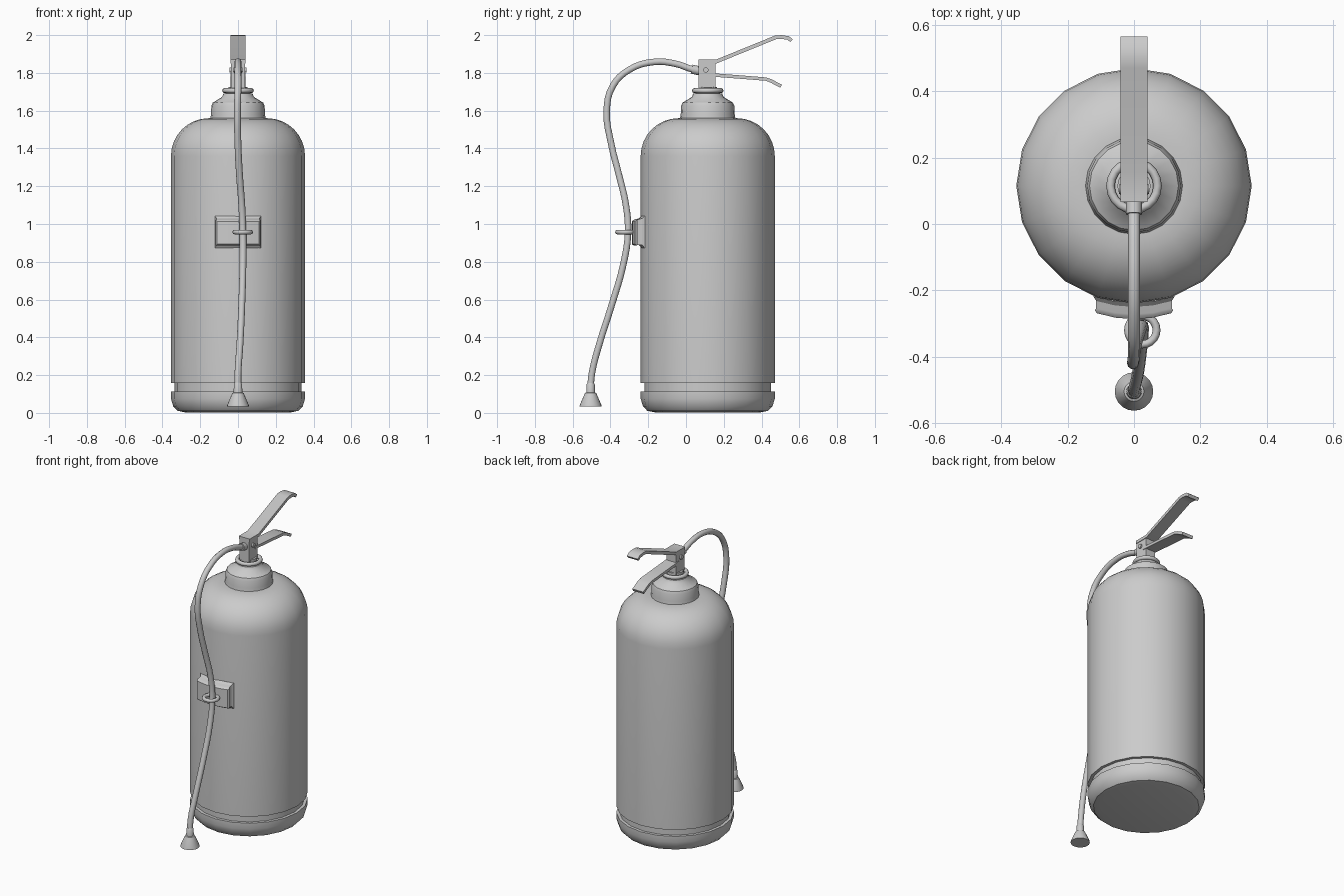
import bpy, bmesh
from math import sin, cos, pi, radians
from mathutils import Vector

if "Cube" in bpy.data.objects:
    bpy.data.objects.remove(bpy.data.objects["Cube"])

AXIS_Y = 0.115  # cylinder axis position


def finish(name, bm, angle=35):
    bmesh.ops.recalc_face_normals(bm, faces=bm.faces)
    me = bpy.data.meshes.new(name)
    bm.to_mesh(me)
    bm.free()
    ob = bpy.data.objects.new(name, me)
    bpy.context.collection.objects.link(ob)
    smooth(ob, angle)
    return ob


def smooth(ob, angle=35):
    bpy.ops.object.select_all(action='DESELECT')
    ob.select_set(True)
    bpy.context.view_layer.objects.active = ob
    bpy.ops.object.shade_smooth_by_angle(angle=radians(angle))


def loft(bm, rings, closed=False):
    loops = [[bm.verts.new(p) for p in r] for r in rings]
    n = len(loops[0])
    pairs = list(zip(loops, loops[1:])) + ([(loops[-1], loops[0])] if closed else [])
    for a, b in pairs:
        for i in range(n):
            j = (i + 1) % n
            bm.faces.new((a[i], a[j], b[j], b[i]))
    if not closed:
        bm.faces.new(loops[0])
        bm.faces.new(loops[-1])


def lathe(name, profile, x=0, y=AXIS_Y, sides=20, closed=False, angle=35):
    bm = bmesh.new()
    loft(bm, [[(x + r * cos(2 * pi * i / sides), y + r * sin(2 * pi * i / sides), z)
               for i in range(sides)] for r, z in profile], closed)
    return finish(name, bm, angle)


def ring(name, x, y, z, major, minor, sides=20):
    prof = [(major + minor * cos(2 * pi * k / 8), z + minor * sin(2 * pi * k / 8)) for k in range(8)]
    return lathe(name, prof, x, y, sides, True, 60)


def strip(name, path, half_width, thick):
    # bent flat bar: side path (y, z) thickened downwards, extruded along x
    pts = [Vector(p) for p in path]
    low = []
    for i, p in enumerate(pts):
        d = (pts[min(i + 1, len(pts) - 1)] - pts[max(i - 1, 0)]).normalized()
        low.append(p + Vector((d.y, -d.x)) * thick)
    outline = pts + low[::-1]
    bm = bmesh.new()
    loft(bm, [[(s * half_width, p.x, p.y) for p in outline] for s in (-1, 1)])
    return finish(name, bm)


def rod(name, start, end, r, sides=16):
    a, b = Vector(start), Vector(end)
    q = (b - a).to_track_quat('Z', 'Y')
    bm = bmesh.new()
    loft(bm, [[c + q @ Vector((r * cos(2 * pi * i / sides), r * sin(2 * pi * i / sides), 0))
               for i in range(sides)] for c in (a, b)])
    return finish(name, bm)


# Tank with base band, groove and domed shoulder
dome = [(0.155 + 0.2 * cos(t * pi / 16), 1.36 + 0.2 * sin(t * pi / 16)) for t in range(9)]
lathe("tank", [(0.28, 0.003), (0.32, 0.011), (0.343, 0.035), (0.355, 0.075), (0.355, 0.114),
               (0.336, 0.114), (0.336, 0.157), (0.355, 0.157)] + dome + [(0.1, 1.56)])

# Neck collar and ring
lathe("neck_collar", [(0.148, 1.55), (0.143, 1.58), (0.141, 1.625), (0.134, 1.642), (0.085, 1.672),
                      (0.077, 1.69), (0.05, 1.695), (0.05, 1.725)])
ring("neck_ring", 0, AXIS_Y, 1.706, 0.071, 0.013)

# Valve block with side pins
bm = bmesh.new()
loft(bm, [[(-0.036, 0.066, z), (0.036, 0.066, z), (0.036, 0.156, z), (-0.036, 0.156, z)]
          for z in (1.715, 1.865)])
finish("valve_block", bm)
rod("hinge_pin", (-0.045, 0.105, 1.815), (0.045, 0.105, 1.815), 0.014)

# Levers
strip("upper_lever", [(0.066, 1.87), (0.158, 1.87), (0.47, 1.997), (0.505, 2.0), (0.545, 1.994),
                      (0.565, 1.978)], 0.04, 0.02)
strip("lower_lever", [(0.13, 1.799), (0.3, 1.786), (0.425, 1.776), (0.455, 1.765), (0.508, 1.737)],
      0.04, 0.018)

# Hose
path = [(0, 0.07, 1.812), (0, 0.03, 1.82), (0, -0.05, 1.847), (0, -0.17, 1.858), (0, -0.3, 1.817),
        (0, -0.388, 1.73), (-0.003, -0.42, 1.6), (0, -0.395, 1.42), (0.008, -0.355, 1.26),
        (0.02, -0.318, 1.1), (0.026, -0.307, 0.955), (0.026, -0.332, 0.785), (0.02, -0.392, 0.575),
        (0.01, -0.46, 0.36), (0, -0.498, 0.21), (0, -0.507, 0.11)]
cu = bpy.data.curves.new("hose", 'CURVE')
cu.dimensions = '3D'
cu.bevel_depth = 0.018
cu.bevel_resolution = 3
cu.resolution_u = 4
cu.use_fill_caps = True
sp = cu.splines.new('BEZIER')
sp.bezier_points.add(len(path) - 1)
for bp, co in zip(sp.bezier_points, path):
    bp.co = co
    bp.handle_left_type = bp.handle_right_type = 'AUTO'
hose = bpy.data.objects.new("hose", cu)
bpy.context.collection.objects.link(hose)
bpy.ops.object.select_all(action='DESELECT')
hose.select_set(True)
bpy.context.view_layer.objects.active = hose
bpy.ops.object.convert(target='MESH')
smooth(bpy.context.view_layer.objects.active, 40)
rod("hose_fitting", (0, 0.07, 1.811), (0, 0.03, 1.82), 0.024)

# Nozzle
lathe("nozzle", [(0.058, 0.034), (0.057, 0.042), (0.03, 0.105), (0.023, 0.108), (0.022, 0.15),
                 (0.017, 0.158)], 0, -0.505)

# Hose bracket: stepped plate curved to the tank
bm = bmesh.new()
steps = (-1, -0.5, 0, 0.5, 1)
sections = [(0.122, 0.873, 1.043, -0.2), (0.122, 0.873, 1.043, -0.237), (0.114, 0.89, 1.03, -0.25),
            (0.114, 0.89, 1.024, -0.272), (0.118, 0.887, 1.022, -0.278), (0.112, 0.893, 1.014, -0.287)]
rings = []
for hx, z0, z1, y in sections:
    edge = [(s * hx, y + 0.018 * s * s) for s in steps]
    rings.append([(x, yy, z0) for x, yy in edge] + [(x, yy, z1) for x, yy in edge[::-1]])
loft(bm, rings)
bmesh.ops.triangulate(bm, faces=[f for f in bm.faces if len(f.verts) > 4])
finish("hose_bracket", bm, 30)

# Clip ring around the hose
ring("hose_clip", 0.025, -0.32, 0.957, 0.043, 0.012)
